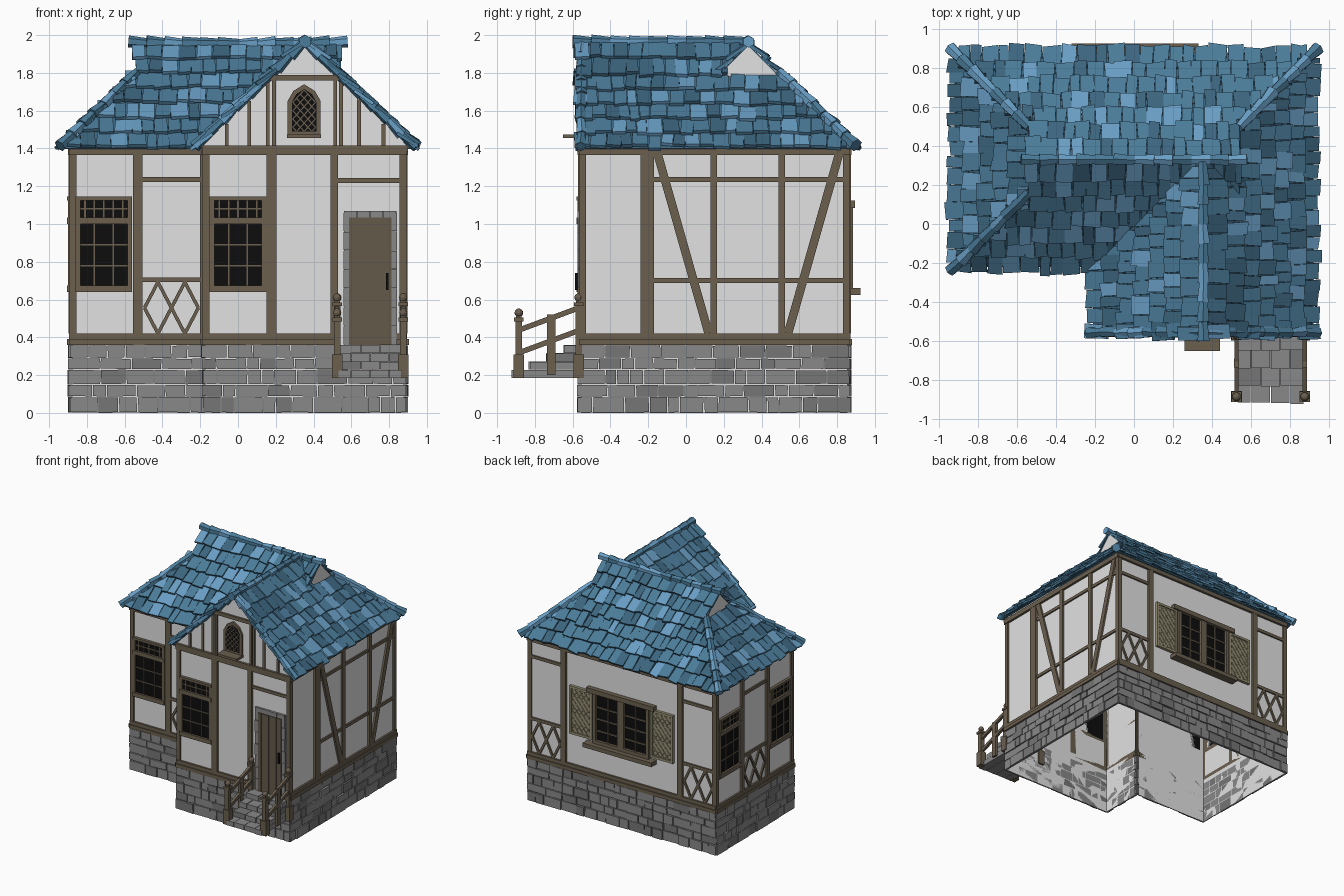
import bpy, bmesh, math, random
from mathutils import Matrix, Vector

if "Cube" in bpy.data.objects:
    bpy.data.objects.remove(bpy.data.objects["Cube"])

random.seed(7)
R = random.uniform
COLOURS = {
    "plaster": (0.76, 0.76, 0.76), "timber": (0.145, 0.115, 0.078), "door_wood": (0.125, 0.1, 0.068),
    "stone": (0.25, 0.25, 0.25), "dark_stone": (0.18, 0.18, 0.185), "glass": (0.004, 0.004, 0.004),
    "shutter_tan": (0.3, 0.27, 0.17), "slate_blue": (0.07, 0.2, 0.32),
    "light_blue": (0.14, 0.34, 0.55), "dark_blue": (0.045, 0.13, 0.21)}
MAT = {}
for n, c in COLOURS.items():
    MAT[n] = bpy.data.materials.new(n)
    MAT[n].diffuse_color = (*c, 1)
BLUES = ["slate_blue", "light_blue", "dark_blue"]
SPECIAL = {  # materials of parts that are not timber
    "walls": ["plaster"], "gable_walls": ["plaster"], "stone_base": ["stone", "dark_stone"],
    "steps": ["stone", "dark_stone"], "door_surround": ["stone"], "door": ["door_wood"],
    "door_handle": ["glass"], "window_glass": ["glass"], "shutters": ["shutter_tan"],
    "roof_tiles": BLUES, "ridge_caps": BLUES, "roof_deck": ["dark_blue"]}
PARTS = {}


def part(name):
    if name not in PARTS:
        PARTS[name] = bmesh.new()
    return PARTS[name]


def prism(name, M, pts, d0, d1, mat=0):
    """Extrude a (u, z) outline from depth d0 to d1 along the wall normal."""
    bm = part(name)
    a = [bm.verts.new(M @ Vector((u, d0, z))) for u, z in pts]
    b = [bm.verts.new(M @ Vector((u, d1, z))) for u, z in pts]
    n = len(pts)
    faces = [bm.faces.new(a), bm.faces.new(b[::-1])]
    faces += [bm.faces.new((a[i], b[i], b[(i + 1) % n], a[(i + 1) % n])) for i in range(n)]
    for f in faces:
        f.material_index = mat


def block(name, M, u0, u1, z0, z1, d0, d1, mat=0):
    prism(name, M, [(u0, z0), (u1, z0), (u1, z1), (u0, z1)], d0, d1, mat)


def beam(name, M, p, q, w, d0, d1):
    p, q = Vector(p), Vector(q)
    s = (q - p).normalized() * w / 2
    s = Vector((-s.y, s.x))
    prism(name, M, [p - s, q - s, q + s, p + s], d0, d1)


def lattice(name, M, u0, u1, z0, z1, nu, nz, w, d0, d1, inside=lambda u, z: True):
    du, dz = (u1 - u0) / nu, (z1 - z0) / nz
    for i in range(nu):
        for j in range(nz):
            k = (i + j) % 2 == 0
            p, q = (u0 + i * du, z0 + (j + k) * dz), (u0 + (i + 1) * du, z0 + (j + 1 - k) * dz)
            if inside((p[0] + q[0]) / 2, (p[1] + q[1]) / 2):
                beam(name, M, p, q, w, d0, d1)


def frame(o, u, n):
    """Local axes: along the wall, outward, up."""
    return Matrix((u, n, (0, 0, 1))).transposed().to_4x4() if o is None else \
        Matrix.Translation(o) @ Matrix((u, n, (0, 0, 1))).transposed().to_4x4()


X, Y = Vector((1, 0, 0)), Vector((0, 1, 0))
XW, Y0, Y1, Y2, XI = 0.88, -0.555, -0.175, 0.855, -0.175
WING, LEFTFRONT, BACK = frame((0, Y0, 0), X, -Y), frame((0, Y1, 0), X, -Y), frame((0, Y2, 0), X, Y)
RIGHT, LEFT, INNER = frame((XW, 0, 0), Y, X), frame((-XW, 0, 0), Y, -X), frame((XI, 0, 0), Y, -X)
WALLS = [(WING, XI, XW), (LEFTFRONT, -XW, XI), (BACK, -XW, XW), (RIGHT, Y0, Y2), (LEFT, Y1, Y2), (INNER, Y0, Y1)]

# Plaster shell, open below
for M, a, b in WALLS:
    bm = part("walls")
    bm.faces.new([bm.verts.new(M @ Vector((u, 0, z))) for u, z in ((a, 0), (b, 0), (b, 1.42), (a, 1.42))])

# Stone base, corner posts, sill and eave beams
for M, a, b in WALLS:
    z = 0
    for h in (0.085, 0.065, 0.08, 0.06, 0.07):
        u = a - 0.012
        while u < b + 0.01:
            e = min(u + R(0.06, 0.17), b + 0.012)
            if b - e < 0.04:
                e = b + 0.012
            j = lambda: R(0.001, 0.005)
            prism("stone_base", M, [(u + j(), z + j()), (e - j(), z + j()), (e - j(), z + h - j()),
                  (u + j(), z + h - j())], 0, R(0.011, 0.022), int(random.random() < 0.2))
            u = e
        z += h
    spans = [(a, 0.52), (0.85, b)] if M is WING else [(a, b)]
    for s, e in spans:
        block("sill_beam", M, s - 0.012, e + 0.012, 0.36, 0.39, 0, 0.024)
        block("sill_beam", M, s - 0.01, e + 0.01, 0.39, 0.42, 0, 0.016)
    block("eave_beam", M, a - 0.012, b + 0.012, 1.365, 1.405, 0, 0.02)
    block("posts", M, a - 0.01, a + 0.025, 0.42, 1.38, 0, 0.012)
    block("posts", M, b - 0.025, b + 0.01, 0.42, 1.38, 0, 0.012)


def post(M, a, b):
    block("posts", M, a, b, 0.42, 1.38, 0, 0.018)


def rail(M, a, b, z):
    block("rails", M, a, b, z - 0.013, z + 0.013, 0, 0.012)


def lozenge_panel(M, a, b):
    rail(M, a, b, 0.705)
    rail(M, a, b, 1.235)
    lattice("lozenge_braces", M, a + 0.01, b - 0.01, 0.42, 0.692, 4, 2, 0.018, 0, 0.012)


def window(M, a, b):
    """Tall window with a transom light."""
    block("window_glass", M, a + 0.015, b - 0.015, 0.66, 1.13, 0, 0.006)
    for u in (a, b - 0.025):
        block("window_frames", M, u, u + 0.025, 0.64, 1.145, 0, 0.02)
    for z, h in ((0.64, 0.035), (1.0, 0.035), (1.125, 0.02)):
        block("window_frames", M, a, b, z, z + h, 0, 0.024)
    for k in range(1, 6):
        u = a + (b - a) * k / 6
        block("window_bars", M, u - 0.004, u + 0.004, 1.03, 1.13, 0, 0.012)
        if k % 2 == 0:
            block("window_bars", M, u - 0.004, u + 0.004, 0.67, 1.0, 0, 0.012)
    for z in (0.78, 0.89, 1.08):
        block("window_bars", M, a, b, z - 0.004, z + 0.004, 0, 0.011)


# Front, left part
window(LEFTFRONT, -0.86, -0.56)
post(LEFTFRONT, -0.555, -0.505)
lozenge_panel(LEFTFRONT, -0.505, -0.2)
# Front wing
window(WING, -0.15, 0.15)
post(WING, 0.15, 0.205)
post(WING, 0.49, 0.53)
rail(WING, 0.53, 0.87, 1.23)
# Inner side of the wing
rail(INNER, Y0, Y1, 0.705)
rail(INNER, Y0, Y1, 1.235)
# Right wall
for a, b in ((-0.24, -0.17), (0.13, 0.165), (0.49, 0.525)):
    post(RIGHT, a, b)
for z in (0.7, 1.235):
    rail(RIGHT, -0.17, 0.85, z)
beam("diagonal_braces", RIGHT, (-0.15, 1.37), (0.12, 0.42), 0.045, 0, 0.016)
beam("diagonal_braces", RIGHT, (0.81, 1.37), (0.54, 0.42), 0.045, 0, 0.016)
# Left wall
window(LEFT, 0.53, 0.83)
window(LEFT, -0.15, 0.15)
post(LEFT, 0.49, 0.53)
post(LEFT, 0.15, 0.19)
lozenge_panel(LEFT, 0.19, 0.49)

# Back wall with shuttered double window
for s in (-1, 1):
    post(BACK, s * 0.55 - 0.025, s * 0.55 + 0.025)
    lozenge_panel(BACK, *sorted((s * 0.575, s * 0.86)))
    a, b = sorted((s * 0.275, s * 0.49))
    block("shutters", BACK, a, b, 0.68, 1.09, 0, 0.014)
    lattice("shutters", BACK, a + 0.02, b - 0.02, 0.7, 1.07, 8, 14, 0.007, 0.014, 0.02)
    for u in (a, b - 0.02):
        block("shutters", BACK, u, u + 0.02, 0.68, 1.09, 0, 0.024)
    for z in (0.68, 1.07):
        block("shutters", BACK, a, b, z, z + 0.02, 0, 0.024)
    for u in (0.0, 0.235):
        block("window_frames", BACK, *sorted((s * u, s * (u + 0.03))), 0.66, 1.1, 0, 0.03)
    block("window_bars", BACK, s * 0.13 - 0.006, s * 0.13 + 0.006, 0.67, 1.09, 0, 0.018)
block("window_glass", BACK, -0.25, 0.25, 0.67, 1.09, 0, 0.008)
for z in (0.77, 0.87, 0.97):
    block("window_bars", BACK, -0.25, 0.25, z - 0.005, z + 0.005, 0, 0.016)
block("window_frames", BACK, -0.265, 0.265, 0.66, 0.69, 0, 0.03)
block("window_header", BACK, -0.32, 0.32, 1.085, 1.125, 0, 0.04)
block("back_window_sill", BACK, -0.32, 0.33, 0.625, 0.66, 0, 0.07)

# Door with stone surround
block("door_surround", WING, 0.56, 0.84, 0.36, 1.07, 0, 0.008)
for k in range(7):
    for u in (0.558, 0.812):
        block("door_surround", WING, u, u + 0.03, 0.362 + k * 0.1, 0.458 + k * 0.1, 0, R(0.012, 0.02))
for k in range(4):
    block("door_surround", WING, 0.56 + k * 0.07, 0.627 + k * 0.07, 1.035, 1.07, 0, R(0.014, 0.02))
block("door", WING, 0.588, 0.812, 0.36, 1.035, 0, 0.014)
for u, w in ((0.59, 0.03), (0.625, 0.065), (0.695, 0.065), (0.765, 0.045)):
    block("door", WING, u, u + w, 0.365, 1.03, 0, 0.019)
block("door_handle", WING, 0.783, 0.797, 0.65, 0.74, 0.019, 0.032)

# Gable walls, studs and pointed window
GX, GZ = 0.355, 1.965
prism("gable_walls", WING, [(-0.2, 1.4), (0.91, 1.4), (GX, GZ - 0.005)], -0.01, 0.002)
for s in (-1, 1):
    prism("gable_walls", frame((s * 0.535, 0, 0), Y, s * X), [(0.155, 1.78), (0.505, 1.78), (0.33, 1.95)], -0.01, 0.002)
for u in (-0.06, 0.06, 0.158, 0.19, 0.515, 0.545, 0.64, 0.77):
    block("gable_studs", WING, u - 0.01, u + 0.01, 1.4, min(1.765, GZ - abs(u - GX) - 0.02), 0, 0.012)
block("gable_beam", WING, GX - 0.185, GX + 0.185, 1.76, 1.79, 0, 0.018)
block("gable_beam", WING, -0.19, 0.9, 1.385, 1.415, 0, 0.022)


def arch(w, z0, z1, z2):
    return [(0.35 - w, z0), (0.35 + w, z0), (0.35 + w, z1), (0.35 + w * 0.65, z1 + (z2 - z1) * 0.6), (0.35, z2),
            (0.35 - w * 0.65, z1 + (z2 - z1) * 0.6), (0.35 - w, z1)]


prism("window_frames", WING, arch(0.088, 1.465, 1.65, 1.74), 0, 0.016)
prism("window_glass", WING, arch(0.065, 1.49, 1.645, 1.715), 0.016, 0.019)
lattice("window_bars", WING, 0.29, 0.41, 1.49, 1.71, 6, 10, 0.006, 0.017, 0.024,
        lambda u, z: abs(u - 0.35) < 0.062 * min(1, (1.73 - z) / 0.08))
block("gable_window_sill", WING, 0.26, 0.44, 1.455, 1.475, 0, 0.095)

# Front steps
for k in range(4):
    z0, z1, u = 0.185 + 0.044 * k, 0.229 + 0.044 * k, 0.53
    for w in ((0.12, 0.1, 0.12) if k % 2 else (0.07, 0.1, 0.1, 0.07)):
        block("steps", WING, u + 0.002, u + w - 0.002, z0, z1 - R(0, 0.004), 0, 0.365 - 0.09 * k + R(-0.006, 0.004),
              int(random.random() < 0.2))
        u += w

# Stair railings, mirrored about the stair centre line
for x in (0.525, 0.875):
    M = frame((x, 0, 0), Y, X)
    for y, top in ((-0.885, 0.55), (-0.568, 0.63)):
        for w, z0, z1 in ((0.028, 0.185, 0.31), (0.018, 0.31, top - 0.06), (0.026, top - 0.065, top - 0.045),
                          (0.014, top - 0.045, top - 0.03)):
            block("newel_posts", M, y - w, y + w, z0, z1, -w, w)
        bmesh.ops.create_uvsphere(part("newel_posts"), u_segments=10, v_segments=6, radius=0.023,
                                  matrix=Matrix.Translation((x, y, top - 0.02)))
    block("stair_rails", M, -0.735, -0.69, 0.2, 0.52, -0.012, 0.012)
    for z in (0.32, 0.44):
        beam("stair_rails", M, (-0.88, z), (-0.57, z + 0.115), 0.028, -0.011, 0.011)

# Roof planes: deck plus rows of loose slates; r is the horizontal run from the eave (45 degree pitch)
ZE, S2 = 1.40, math.sqrt(2)


def roof_plane(axis, eave, s, r0, r1, lo, hi):
    along, across = (X, Y) if axis == "x" else (Y, X)
    up = Vector((0, 0, 1))
    a, b, n = along, (across * s + up) / S2, (up - across * s) / S2
    B = Matrix.Translation(across * eave + up * ZE) @ Matrix((a, n, b)).transposed().to_4x4()
    rows = round((r1 - r0) / 0.08)
    dr = (r1 - r0) / rows
    for i in range(rows):
        p, q = r0 + i * dr, r0 + (i + 1) * dr
        prism("roof_deck", B, [(lo(p), p * S2), (hi(p), p * S2), (hi(q), q * S2), (lo(q), q * S2)], -0.005, 0)
        m, L = p + dr * 0.4, dr * S2
        u, end = lo(m) - R(0, 0.03), hi(m)
        while u < end:
            w = min(R(0.05, 0.1), max(end - u, 0.03))
            lift = R(0.02, 0.032)
            T = B @ Matrix.Translation((u + w / 2, lift, p * S2 - 0.015 + R(-0.012, 0.012))) @ \
                Matrix.Rotation(math.atan2(lift, L * 1.2), 4, 'X') @ Matrix.Rotation(R(-0.06, 0.06), 4, 'Y')
            h = w / 2 - 0.001
            prism("roof_tiles", T, [(-h, R(-0.008, 0.008)), (h, R(-0.008, 0.008)), (h * 0.95, L * 1.2),
                  (-h * 0.95, L * 1.2)], -0.008, 0.01, random.choices((0, 1, 2), (6, 2, 2))[0])
            u += w


HIP = 0.38
roof_plane("x", -0.22, 1, 0, 0.55, lambda r: -0.92 + min(r, HIP), lambda r: r - 0.21)          # front left
roof_plane("x", -0.22, 1, HIP, 0.55, lambda r: 0.92 - r, lambda r: 0.545)                      # front right peak
roof_plane("x", 0.88, -1, 0, 0.55, lambda r: -0.92 + min(r, HIP), lambda r: 0.92 - min(r, HIP))  # back
roof_plane("y", -0.92, 1, 0, HIP, lambda r: -0.22 + r, lambda r: 0.88 - r)                     # left hip
roof_plane("y", -0.21, 1, 0, 0.565, lambda r: -0.575, lambda r: -0.22 + r)                     # wing left
roof_plane("y", 0.92, -1, 0, HIP, lambda r: -0.575, lambda r: 0.88 - r)                        # right and hip
roof_plane("y", 0.92, -1, HIP, 0.565, lambda r: -0.575, lambda r: -0.22 + r)                   # wing right top


# Ridge, hip and verge caps as overlapping tapered pieces
def caps(p, q, r):
    p, q = Vector(p), Vector(q)
    n = max(2, round((q - p).length / 0.1))
    for i in range(n):
        c, d = p.lerp(q, (i + 0.5) / n), (q - p) / n
        rot = (d + Vector((R(-1, 1), R(-1, 1), R(-1, 1))) * 0.006).to_track_quat('Z', 'Y').to_matrix().to_4x4()
        res = bmesh.ops.create_cone(part("ridge_caps"), cap_ends=True, segments=6, radius1=r * R(1.0, 1.2),
                                    radius2=r * 0.75, depth=d.length * 1.2, matrix=Matrix.Translation(c) @ rot)
        k = random.choices((0, 1), (3, 2))[0]
        for f in {f for v in res["verts"] for f in v.link_faces}:
            f.material_index = k


caps((-0.57, 0.33, 1.963), (0.0, 0.33, 1.955), 0.031)
caps((0.57, 0.33, 1.963), (0.0, 0.33, 1.955), 0.031)
caps((GX, -0.59, 1.965), (GX, 0.31, 1.965), 0.031)
for x, y, s, t in ((-1, -0.22, 1, 1), (-1, 0.88, 1, -1), (1, 0.88, -1, -1)):
    caps((x * 0.935, y - t * 0.015, ZE + 0.02), (x * 0.54, y + t * 0.38, ZE + 0.4), 0.032)
for x in (-0.225, 0.935):
    caps((x, -0.555, ZE + 0.015), (GX, -0.555, GZ), 0.028)

# Turn every collected part into an object
for name, bm in PARTS.items():
    if name != "walls":
        bmesh.ops.recalc_face_normals(bm, faces=bm.faces[:])
    me = bpy.data.meshes.new(name)
    bm.to_mesh(me)
    bm.free()
    for m in SPECIAL.get(name, ["timber"]):
        me.materials.append(MAT[m])
    bpy.context.collection.objects.link(bpy.data.objects.new(name, me))

for m in bpy.data.materials:
    if m.users and not m.is_grease_pencil:
        m.use_nodes = True
        m.node_tree.nodes["Principled BSDF"].inputs["Base Color"].default_value = m.diffuse_color
